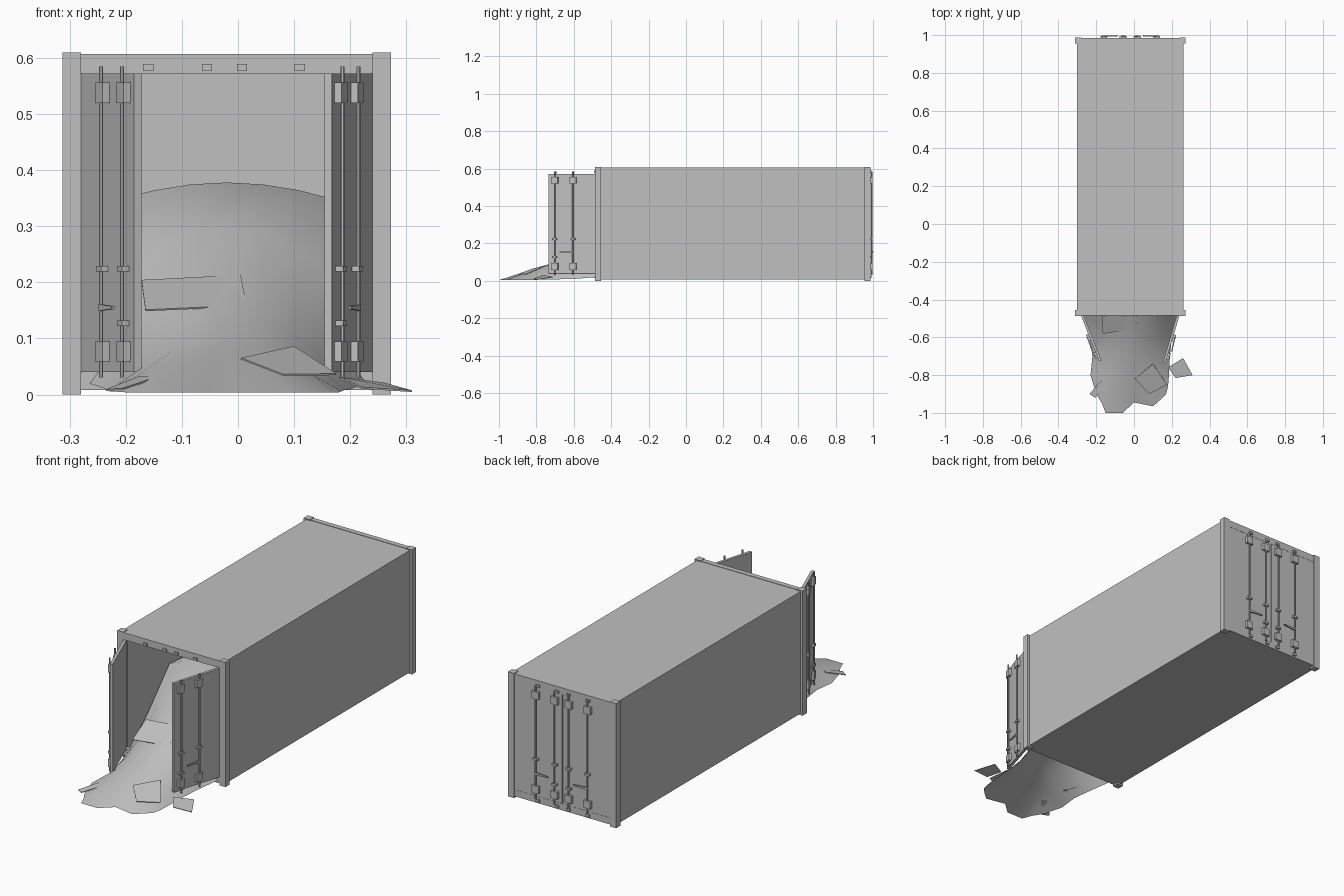
import bpy
import bmesh
import math
from mathutils import Matrix, Vector

if "Cube" in bpy.data.objects:
    bpy.data.objects.remove(bpy.data.objects["Cube"])

grey = bpy.data.materials.new("plain grey")
grey.use_nodes = True
GREY = (0.53, 0.53, 0.53, 1)
grey.diffuse_color = GREY
grey.node_tree.nodes["Principled BSDF"].inputs["Base Color"].default_value = GREY


def finish(name, bm, matrix=None):
    """Turn a bmesh into a named grey object."""
    bmesh.ops.recalc_face_normals(bm, faces=bm.faces)
    mesh = bpy.data.meshes.new(name)
    bm.to_mesh(mesh)
    bm.free()
    mesh.materials.append(grey)
    obj = bpy.data.objects.new(name, mesh)
    if matrix:
        obj.matrix_world = matrix
    bpy.context.collection.objects.link(obj)
    return obj


def add_box(bm, lo, hi):
    lo, hi = Vector(lo), Vector(hi)
    place = Matrix.Translation((lo + hi) / 2) @ Matrix.Diagonal((*(hi - lo), 1))
    return bmesh.ops.create_cube(bm, size=1, matrix=place)["verts"]


def add_rod(bm, x, y, z0, z1, radius):
    bmesh.ops.create_cone(bm, cap_ends=True, segments=8, radius1=radius, radius2=radius,
                          depth=z1 - z0, matrix=Matrix.Translation((x, y, (z0 + z1) / 2)))


LEFT, RIGHT = -0.28, 0.24          # door opening
OUT_L, OUT_R = -0.313, 0.273       # outer post edges
LOW, HIGH = 0.04, 0.572

# Hollow body, open at the front
bm = bmesh.new()
add_box(bm, (-0.302, -0.475, 0.008), (0.262, 0.972, 0.605))
bm.faces.ensure_lookup_table()
front = min(bm.faces, key=lambda f: f.calc_center_median().y)
bmesh.ops.delete(bm, geom=[front], context="FACES_ONLY")
body = finish("container_body", bm)
wall = body.modifiers.new("walls", "SOLIDIFY")
wall.thickness = 0.02
wall.offset = -1

# End frames: posts, rails and the rod keepers on the rails
KEEPERS = (-0.16, -0.055, 0.007, 0.11)
for name, outer, inward in (("front", -0.487, 1), ("back", 0.987, -1)):
    bm = bmesh.new()
    for x0, x1 in ((OUT_L, LEFT), (RIGHT, OUT_R)):
        ys = sorted((outer, outer + inward * 0.032))
        add_box(bm, (x0, ys[0], 0), (x1, ys[1], 0.61))
    for z0, z1 in ((0.008, LOW), (HIGH, 0.607)):
        ys = sorted((outer + inward * 0.003, outer + inward * 0.028))
        add_box(bm, (LEFT, ys[0], z0), (RIGHT, ys[1], z1))
    for x in KEEPERS:
        for z in (0.022, 0.583):
            ys = sorted((outer + inward * 0.004, outer - inward * 0.005))
            add_box(bm, (x - 0.009, ys[0], z - 0.006), (x + 0.009, ys[1], z + 0.006))
    finish(name + "_frame", bm)


def add_door(name, hinge, along, outward):
    """Door in local axes: x from the hinge, y outward, z up."""
    u, n = Vector((*along, 0)).normalized(), Vector((*outward, 0)).normalized()
    place = Matrix.Translation((*hinge, 0)) @ Matrix((u, n, (0, 0, 1))).transposed().to_4x4()
    bm = bmesh.new()
    add_box(bm, (0, -0.014, LOW), (0.258, 0, HIGH))
    finish(name + "_panel", bm, place)

    bm = bmesh.new()
    for x in (0.12, 0.222):
        add_rod(bm, x, 0.009, 0.03, 0.585, 0.0038)
        for z in (0.077, 0.538):
            add_box(bm, (x - 0.018, 0, z - 0.018), (x + 0.018, 0.013, z + 0.018))
        add_box(bm, (x - 0.012, 0, 0.219), (x + 0.012, 0.014, 0.229))
    add_box(bm, (0.21, 0, 0.122), (0.234, 0.014, 0.132))
    # Tapered lever handle
    for v in add_box(bm, (0.118, 0.007, 0.149), (0.192, 0.013, 0.161)):
        if v.co.x > 0.15:
            v.co.z = 0.155 + (v.co.z - 0.155) * 0.4
            v.co.y += 0.004
    finish(name + "_lock_rods", bm, place)


add_door("open_right_door", (LEFT, -0.487), (0.095, -0.24), (-0.24, -0.095))
add_door("open_left_door", (RIGHT, -0.487), (-0.073, -0.248), (0.248, -0.073))
add_door("closed_right_door", (LEFT, 0.983), (1, 0), (0, 1))
add_door("closed_left_door", (RIGHT, 0.983), (-1, 0), (0, 1))

# Spilled heap: ragged front outline, then rows of (y, left, right, crown, edge)
TIP = ((-0.2, -0.9), (-0.17, -0.95), (-0.15, -1), (-0.06, -1), (0, -0.945),
       (0.1, -0.965), (0.14, -0.93), (0.17, -0.9), (0.18, -0.86))
ROWS = ((-0.8, -0.23, 0.185, 0.068, 0.006), (-0.7, -0.22, 0.19, 0.1, 0.008),
        (-0.6, -0.235, 0.2, 0.145, 0.01), (-0.48, -0.265, 0.23, 0.2, 0.02),
        (-0.3, LEFT, RIGHT, 0.295, 0.14), (-0.13, LEFT, RIGHT, 0.378, 0.32),
        (0.1, LEFT, RIGHT, 0.365, 0.3), (0.4, LEFT, RIGHT, 0.04, 0.03))
bm = bmesh.new()
grid = [[bm.verts.new((x, y, 0.004)) for x, y in TIP]]
count = len(TIP) - 1
for y, x0, x1, crown, edge in ROWS:
    row = []
    for i in range(count + 1):
        f = i / count
        swell = max(0, math.sin(math.pi * f)) ** 0.8
        row.append(bm.verts.new((x0 + (x1 - x0) * f, y, edge + (crown - edge) * swell)))
    grid.append(row)
for a, b in zip(grid, grid[1:]):
    for i in range(count):
        bm.faces.new((a[i], a[i + 1], b[i + 1], b[i]))
heap = finish("spilled_heap", bm)
for poly in heap.data.polygons:
    poly.use_smooth = True

# Loose flat sheets lying on the heap
SHEETS = {
    "upper_sheet": ((-0.165, -0.58, 0.15), (0.015, -0.555, 0.158),
                    (0.005, -0.45, 0.212), (-0.172, -0.465, 0.203)),
    "middle_sheet": ((0.005, -0.82, 0.064), (0.08, -0.9, 0.035),
                     (0.175, -0.85, 0.036), (0.1, -0.74, 0.085)),
    "left_sheet": ((0.18, -0.76, 0.03), (0.22, -0.815, 0.012),
                   (0.31, -0.8, 0.006), (0.26, -0.71, 0.02)),
    "right_sheet": ((-0.235, -0.9, 0.008), (-0.205, -0.92, 0.01),
                    (-0.145, -0.85, 0.03), (-0.175, -0.83, 0.032)),
}
for name, corners in SHEETS.items():
    bm = bmesh.new()
    bm.faces.new([bm.verts.new(c) for c in corners])
    sheet = finish(name, bm)
    thick = sheet.modifiers.new("thickness", "SOLIDIFY")
    thick.thickness = 0.003
    thick.offset = 0
